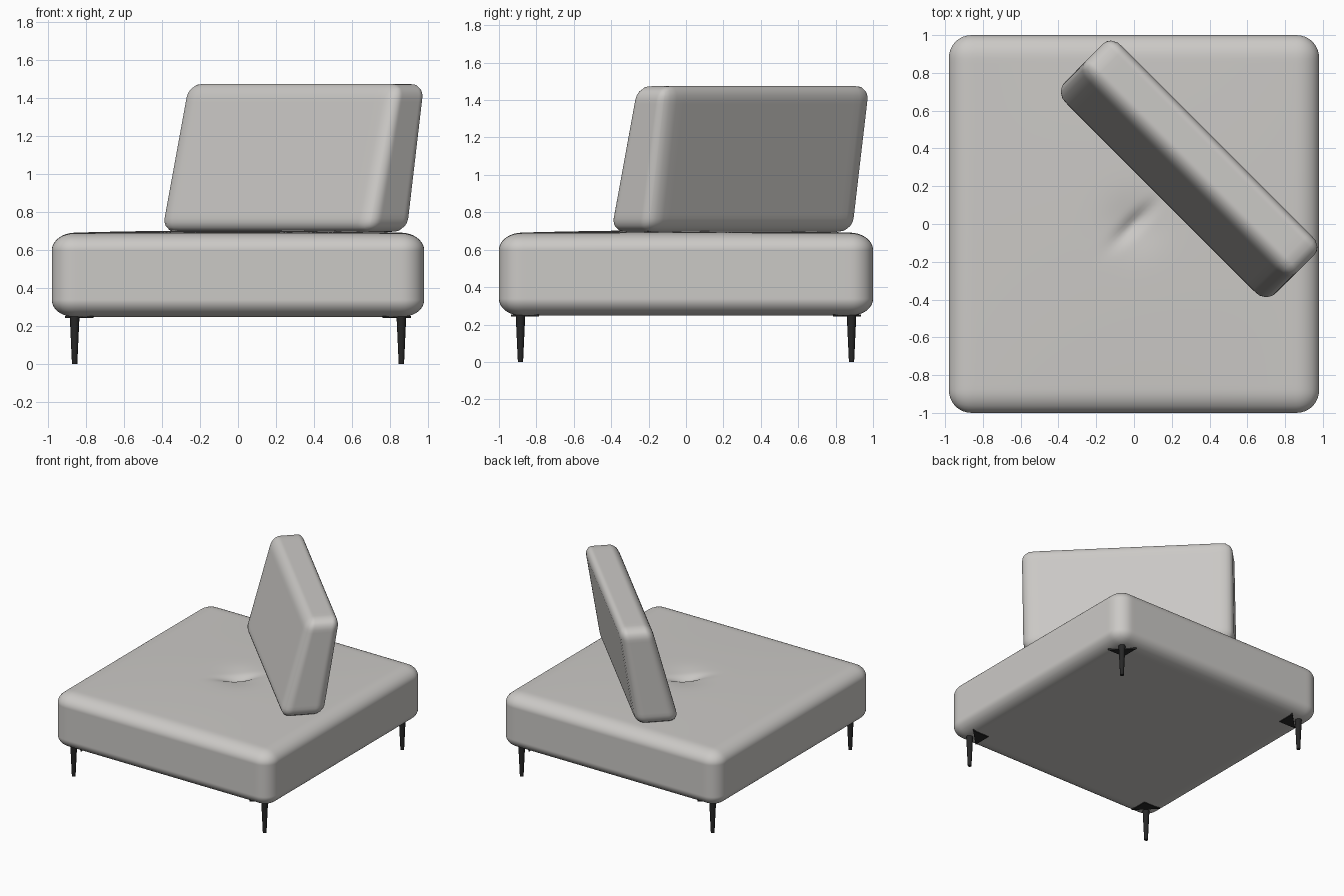
import bpy, bmesh, math
from mathutils import Vector

cube = bpy.data.objects.get("Cube")
if cube:
    bpy.data.objects.remove(cube, do_unlink=True)


def make_material(name, colour, roughness):
    mat = bpy.data.materials.new(name)
    mat.use_nodes = True
    mat.diffuse_color = (*colour, 1)
    bsdf = mat.node_tree.nodes["Principled BSDF"]
    bsdf.inputs["Base Color"].default_value = (*colour, 1)
    bsdf.inputs["Roughness"].default_value = roughness
    return mat


fabric = make_material("light grey fabric", (0.6, 0.585, 0.565), 0.9)
metal = make_material("black metal", (0.02, 0.02, 0.02), 0.5)


def finish(bm, name, mat, smooth_angle=math.radians(40)):
    bmesh.ops.recalc_face_normals(bm, faces=bm.faces)
    mesh = bpy.data.meshes.new(name)
    bm.to_mesh(mesh)
    bm.free()
    mesh.materials.append(mat)
    obj = bpy.data.objects.new(name, mesh)
    bpy.context.collection.objects.link(obj)
    bpy.ops.object.select_all(action='DESELECT')
    obj.select_set(True)
    bpy.context.view_layer.objects.active = obj
    bpy.ops.object.shade_smooth_by_angle(angle=smooth_angle)
    return obj


def cushion(half, radius, cuts):
    """Dense box whose edges are rounded by an elliptical radius per axis."""
    bm = bmesh.new()
    bmesh.ops.create_cube(bm, size=2)
    bmesh.ops.subdivide_edges(bm, edges=bm.edges, cuts=cuts, use_grid_fill=True)
    for v in bm.verts:
        p = Vector(a * h for a, h in zip(v.co, half))
        core = Vector(max(r - h, min(h - r, a)) for a, h, r in zip(p, half, radius))
        out = Vector((a - c) / r for a, c, r in zip(p, core, radius)).normalized()
        v.co = core + Vector(o * r for o, r in zip(out, radius))
    return bm


# Seat cushion: slightly crowned top with a pulled-in diagonal tuft
bm = cushion((0.98, 1.0, 0.22), (0.12, 0.12, 0.09), 79)
for v in bm.verts:
    x, y, z = v.co
    if z > 0.1:
        along, across = (x + y) / math.sqrt(2), (x - y) / math.sqrt(2)
        crown = 0.016 * (1 - x * x) * (1 - y * y)
        crease = 0.03 * math.exp(-(along / 0.13) ** 2 - (across / 0.035) ** 2)
        hollow = 0.02 * math.exp(-(along ** 2 + across ** 2) / 0.02)
        z += crown - crease - hollow
    v.co.z = z + 0.468
finish(bm, "seat_cushion", fabric)

# Backrest cushion: tapered, leaning back, turned across the seat corner
bm = cushion((0.79, 0.16, 0.39), (0.075, 0.075, 0.075), 31)
for v in bm.verts:
    u, depth, z = v.co
    t = (z + 0.39) / 0.78
    thickness = 0.33 + (0.245 - 0.33) * t
    n = 0.345 + 0.165 * t + depth / 0.32 * thickness
    v.co = ((u + n) / math.sqrt(2), (n - u) / math.sqrt(2), z + 1.085)
finish(bm, "backrest_cushion", fabric)

# Tapered legs with small triangular mounting plates
for side, sx in (("left", 1), ("right", -1)):
    for end, sy in (("back", 1), ("front", -1)):
        x, y = 0.86 * sx, 0.885 * sy
        bm = bmesh.new()
        bmesh.ops.create_cone(bm, cap_ends=True, segments=16, radius1=0.014,
                              radius2=0.026, depth=0.26)
        bmesh.ops.translate(bm, verts=bm.verts, vec=(x, y, 0.13))
        finish(bm, f"{end}_{side}_leg", metal)

        bm = bmesh.new()
        corners = ((0.05, -0.1), (-0.1, 0.05), (-0.1, -0.1))
        face = bm.faces.new([bm.verts.new((x + a * sx, y + b * sy, 0.242))
                             for a, b in corners])
        ext = bmesh.ops.extrude_face_region(bm, geom=[face])
        top = [g for g in ext["geom"] if isinstance(g, bmesh.types.BMVert)]
        bmesh.ops.translate(bm, verts=top, vec=(0, 0, 0.012))
        finish(bm, f"{end}_{side}_mounting_plate", metal)
